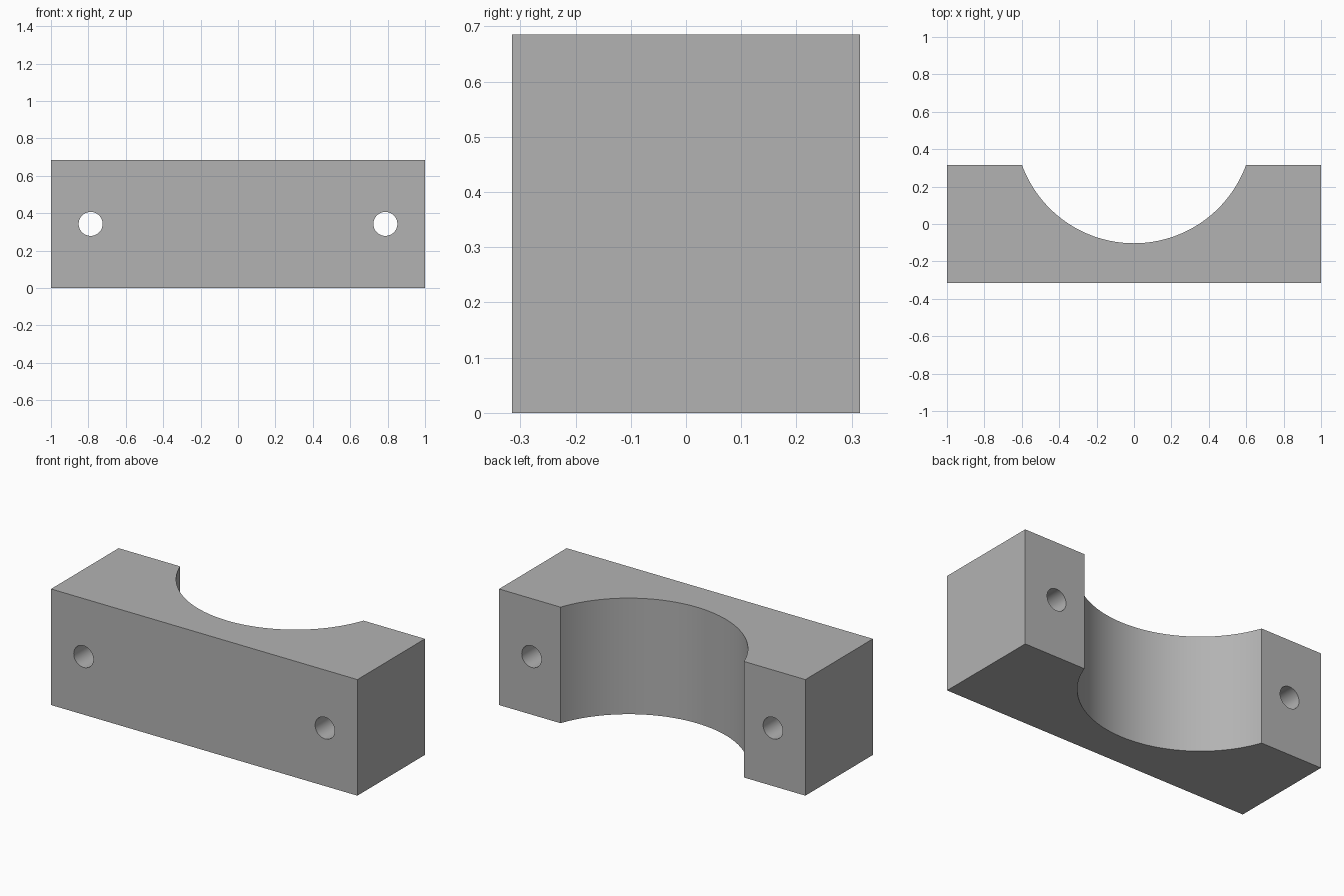
import bpy
from math import radians

WIDTH, DEPTH, HEIGHT = 2.0, 0.63, 0.685
SADDLE_RADIUS, SADDLE_Y = 0.638, 0.535
HOLE_RADIUS, HOLE_X = 0.064, 0.788

default_cube = bpy.data.objects.get("Cube")
if default_cube:
    bpy.data.objects.remove(default_cube, do_unlink=True)

# Plain grey material
grey = bpy.data.materials.new("plain grey")
grey.use_nodes = True
colour = (0.45, 0.45, 0.45, 1)
grey.diffuse_color = colour
grey.node_tree.nodes["Principled BSDF"].inputs["Base Color"].default_value = colour

# Clamp body
bpy.ops.mesh.primitive_cube_add(size=1, location=(0, 0, HEIGHT / 2))
block = bpy.context.object
block.name = "clamp_block"
block.scale = (WIDTH, DEPTH, HEIGHT)
bpy.ops.object.transform_apply(location=True, rotation=True, scale=True)
block.data.materials.append(grey)


def cut_cylinder(name, radius, location, rotation=(0, 0, 0), sides=64):
    """Bore a cylinder out of the block, then remove the cutter."""
    bpy.ops.mesh.primitive_cylinder_add(vertices=sides, radius=radius, depth=1.5,
                                        location=location, rotation=rotation)
    cutter = bpy.context.object
    cutter.name = name
    cutter.hide_render = True
    cutter.data.materials.append(grey)
    modifier = block.modifiers.new(name, "BOOLEAN")
    modifier.operation = "DIFFERENCE"
    modifier.solver = "EXACT"
    modifier.object = cutter
    bpy.ops.object.select_all(action="DESELECT")
    block.select_set(True)
    bpy.context.view_layer.objects.active = block
    bpy.ops.object.modifier_apply(modifier=name)
    bpy.data.objects.remove(cutter, do_unlink=True)


# Round saddle in the back, and a bolt hole through each end
cut_cylinder("saddle_cutter", SADDLE_RADIUS, (0, SADDLE_Y, HEIGHT / 2), sides=128)
for side, x in (("right", -HOLE_X), ("left", HOLE_X)):
    cut_cylinder(side + "_hole_cutter", HOLE_RADIUS, (x, 0, HEIGHT / 2),
                 rotation=(radians(90), 0, 0))

bpy.ops.object.shade_smooth_by_angle(angle=radians(30))
